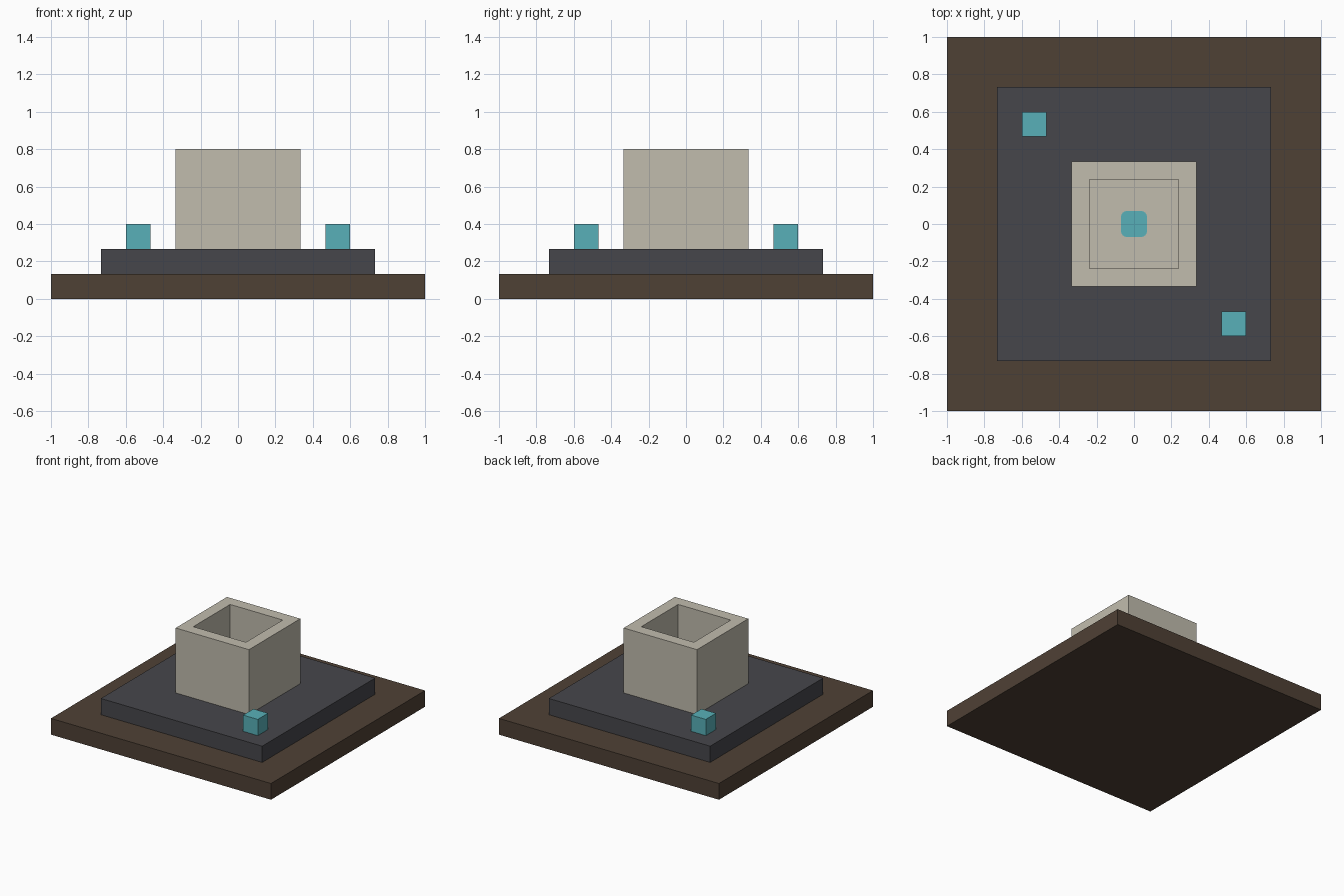
import bpy
import bmesh
from mathutils import Matrix

cube = bpy.data.objects.get("Cube")
if cube:
    bpy.data.objects.remove(cube, do_unlink=True)

U = 2 / 30  # modelling unit


def material(name, rgb):
    linear = [((c / 255 + 0.055) / 1.055) ** 2.4 for c in rgb] + [1]
    mat = bpy.data.materials.new(name)
    mat.use_nodes = True
    mat.diffuse_color = linear
    mat.node_tree.nodes["Principled BSDF"].inputs["Base Color"].default_value = linear
    return mat


brown = material("dark brown", (79, 65, 53))
charcoal = material("charcoal", (70, 70, 75))
stone = material("pale stone", (193, 188, 174))
teal = material("teal", (88, 176, 184))


def add_object(name, bm, mat):
    mesh = bpy.data.meshes.new(name)
    bm.to_mesh(mesh)
    bm.free()
    mesh.materials.append(mat)
    obj = bpy.data.objects.new(name, mesh)
    bpy.context.collection.objects.link(obj)
    return obj


def box_mesh(width, bottom, top, x=0, y=0):
    """Square box, measured in modelling units."""
    bm = bmesh.new()
    bmesh.ops.create_cube(bm, size=1)
    size = Matrix.Diagonal((width * U, width * U, (top - bottom) * U, 1))
    place = Matrix.Translation((x * U, y * U, (bottom + top) / 2 * U))
    bmesh.ops.transform(bm, matrix=place @ size, verts=bm.verts)
    return bm


# Stepped base
add_object("base_slab", box_mesh(30, 0, 2), brown)
add_object("upper_step", box_mesh(22, 2, 4), charcoal)

# Hollow block: inset the top face and sink it to form the well
bm = box_mesh(10, 4, 12)
bm.normal_update()
top = max(bm.faces, key=lambda f: f.calc_center_median().z)
bmesh.ops.inset_region(bm, faces=[top], thickness=2 * U)
well = bmesh.ops.extrude_discrete_faces(bm, faces=[top])["faces"][0]
bmesh.ops.translate(bm, verts=well.verts, vec=(0, 0, -6 * U))
add_object("hollow_block", bm, stone)

# Rounded inlay on the floor of the well
bm = box_mesh(2.1, 6, 6.08)
upright = [e for e in bm.edges if abs(e.verts[0].co.z - e.verts[1].co.z) > 0.001]
bmesh.ops.bevel(bm, geom=upright, offset=0.5 * U, segments=4, profile=0.5,
                affect='EDGES')
add_object("well_inlay", bm, teal)

# Small cubes on opposite corners of the step
for name, side in (("front_left_cube", 1), ("back_right_cube", -1)):
    add_object(name, box_mesh(2, 4, 6, 8 * side, -8 * side), teal)
